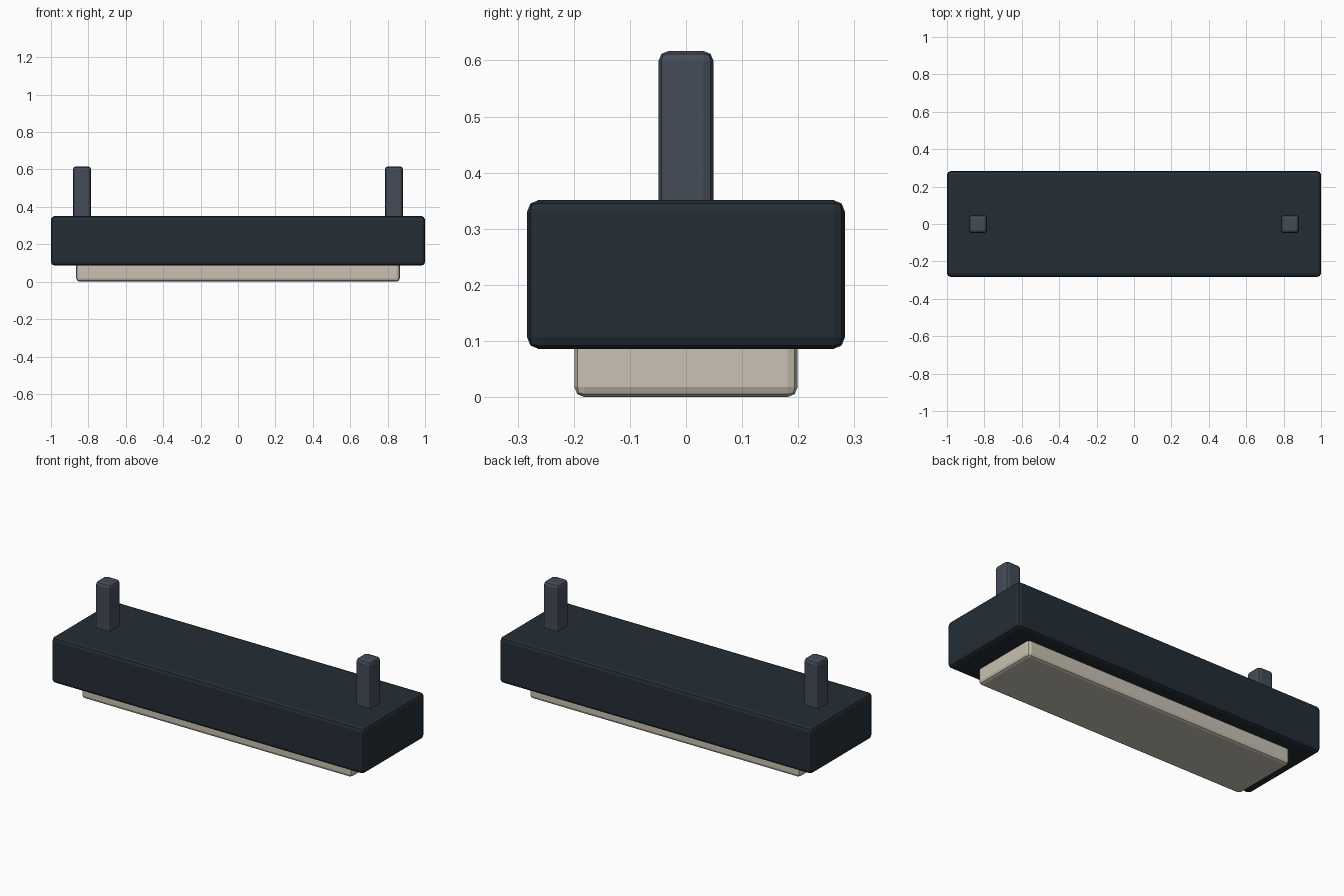
import bpy
from mathutils import Vector

cube = bpy.data.objects.get("Cube")
if cube:
    bpy.data.objects.remove(cube, do_unlink=True)


def material(name, rgb):
    mat = bpy.data.materials.new(name)
    mat.use_nodes = True
    mat.diffuse_color = (*rgb, 1)
    mat.node_tree.nodes["Principled BSDF"].inputs["Base Color"].default_value = (*rgb, 1)
    return mat


def rounded_box(name, low, high, bevel, mat):
    low, high = Vector(low), Vector(high)
    bpy.ops.mesh.primitive_cube_add(size=1, location=(low + high) / 2)
    obj = bpy.context.object
    obj.name = name
    obj.scale = high - low
    bpy.ops.object.transform_apply(location=False, rotation=False, scale=True)
    obj.data.materials.append(mat)
    mod = obj.modifiers.new("Rounded edges", 'BEVEL')
    mod.width = bevel
    mod.segments = 2
    bpy.ops.object.modifier_apply(modifier=mod.name)
    return obj


housing_mat = material("dark slate", (0.017, 0.027, 0.036))
rod_mat = material("grey metal", (0.058, 0.072, 0.098))
panel_mat = material("warm cream", (0.584, 0.539, 0.445))

# Main housing
rounded_box("housing", (-1, -0.283, 0.086), (1, 0.283, 0.351), 0.02, housing_mat)

# Light panel set into the underside
rounded_box("light_panel", (-0.865, -0.199, 0), (0.865, 0.199, 0.12), 0.018, panel_mat)

# Hanging rods, one at each end
for side, x in (("left", 0.834), ("right", -0.834)):
    rounded_box(side + "_hanging_rod", (x - 0.049, -0.049, 0.3),
                (x + 0.049, 0.049, 0.617), 0.018, rod_mat)
